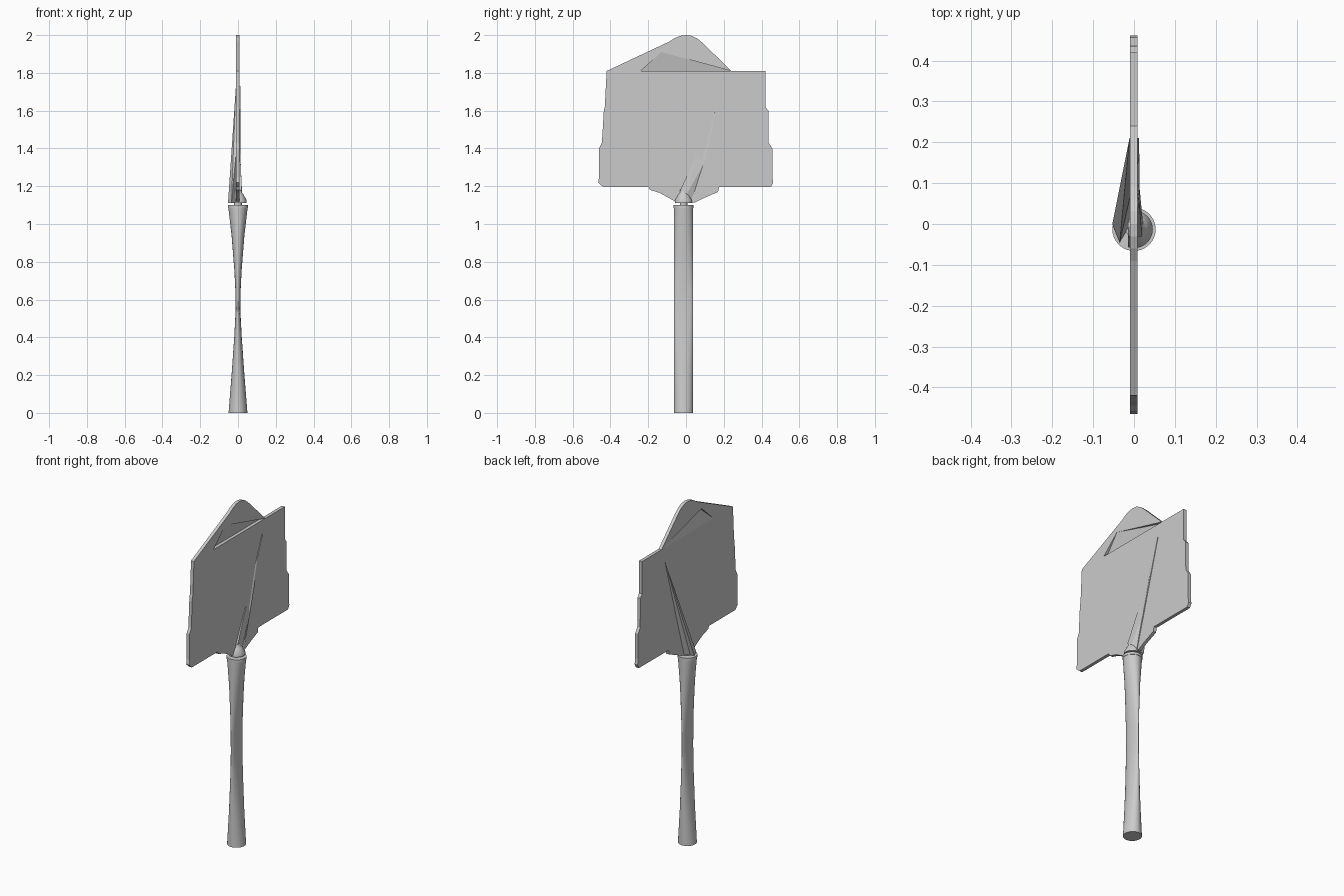
import bpy, bmesh, math

cube = bpy.data.objects.get("Cube")
if cube:
    bpy.data.objects.remove(cube, do_unlink=True)

GREY = (0.6, 0.6, 0.6, 1)
mat = bpy.data.materials.new("plain grey")
mat.use_nodes = True
mat.diffuse_color = GREY
mat.node_tree.nodes["Principled BSDF"].inputs["Base Color"].default_value = GREY

X_LOW, X_HIGH = -0.01, 0.009   # the two faces of the flat board
AXIS_Y = -0.013                # centre of the pole


def finish(name, bm, smooth=False):
    bmesh.ops.recalc_face_normals(bm, faces=bm.faces)
    mesh = bpy.data.meshes.new(name)
    bm.to_mesh(mesh)
    bm.free()
    obj = bpy.data.objects.new(name, mesh)
    bpy.context.collection.objects.link(obj)
    mesh.materials.append(mat)
    if smooth:
        bpy.ops.object.select_all(action="DESELECT")
        obj.select_set(True)
        bpy.context.view_layer.objects.active = obj
        bpy.ops.object.shade_smooth_by_angle(angle=math.radians(35))
    return obj


def plate(name, outline):
    """Flat plate from a y-z outline."""
    bm = bmesh.new()
    face = bm.faces.new([bm.verts.new((X_LOW, y, z)) for y, z in outline])
    moved = bmesh.ops.extrude_face_region(bm, geom=[face])["geom"]
    verts = [v for v in moved if isinstance(v, bmesh.types.BMVert)]
    bmesh.ops.translate(bm, vec=(X_HIGH - X_LOW, 0, 0), verts=verts)
    bmesh.ops.triangulate(bm, faces=[f for f in bm.faces if len(f.verts) > 4])
    return finish(name, bm)


def loft(name, sections, sides=32, cut_x=None):
    """Stack of ellipses (z, x radius, y radius), capped at both ends."""
    bm = bmesh.new()
    rings = []
    for z, rx, ry in sections:
        angles = [2 * math.pi * i / sides for i in range(sides)]
        rings.append([bm.verts.new((rx * math.cos(a), AXIS_Y + ry * math.sin(a), z))
                      for a in angles])
    for low, high in zip(rings, rings[1:]):
        for i in range(sides):
            j = (i + 1) % sides
            bm.faces.new((low[i], low[j], high[j], high[i]))
    bm.faces.new(rings[0])
    bm.faces.new(rings[-1])
    if cut_x is not None:
        geom = bm.verts[:] + bm.edges[:] + bm.faces[:]
        bmesh.ops.bisect_plane(bm, geom=geom, plane_co=(cut_x, 0, 0),
                               plane_no=(1, 0, 0), clear_inner=True)
        bmesh.ops.holes_fill(bm, edges=[e for e in bm.edges if e.is_boundary])
    return finish(name, bm, smooth=True)


def shard(name, points):
    """Sharp faceted solid around a few points."""
    bm = bmesh.new()
    verts = [bm.verts.new(p) for p in points]
    hull = bmesh.ops.convex_hull(bm, input=verts)
    inside = [v for v in hull["geom_interior"] if isinstance(v, bmesh.types.BMVert)]
    bmesh.ops.delete(bm, geom=inside, context="VERTS")
    return finish(name, bm)


# Pole pinched flat at the middle, with its rim and core
RADIUS = 0.051
loft("pole", [(0, 0.05, RADIUS), (0.2, 0.034, RADIUS), (0.4, 0.02, RADIUS),
              (0.55, 0.012, RADIUS), (0.65, 0.014, RADIUS), (0.75, 0.019, RADIUS),
              (0.94, 0.034, RADIUS), (1.085, RADIUS, RADIUS)])
loft("pole_rim", [(1.085, 0.053, 0.053), (1.1, 0.053, 0.053)])
loft("pole_core", [(1.1, 0.02, 0.02), (1.115, 0.02, 0.02)])

# Domed collar, cut away where the spike begins
loft("collar", [(1.112, 0.046, 0.046), (1.125, 0.046, 0.046), (1.155, 0.03, 0.03),
                (1.165, 0.022, 0.022), (1.18, 0.021, 0.021), (1.19, 0.012, 0.012)],
     cut_x=-0.015)

# Board with stepped sides and a tapering lower tab
plate("board", [
    (-0.42, 1.81), (-0.43, 1.62), (-0.435, 1.6), (-0.445, 1.43), (-0.46, 1.4),
    (-0.46, 1.25), (-0.465, 1.22), (-0.44, 1.197), (-0.2, 1.197), (-0.19, 1.18),
    (-0.14, 1.165), (-0.05, 1.115), (0.05, 1.115), (0.1, 1.14), (0.17, 1.17),
    (0.175, 1.197), (0.45, 1.197), (0.462, 1.22), (0.457, 1.25), (0.457, 1.4),
    (0.438, 1.43), (0.436, 1.6), (0.42, 1.62), (0.42, 1.81)])

# Rounded cap above the board with a triangular gap
plate("cap", [
    (-0.42, 1.81), (-0.09, 1.965), (-0.06, 1.984), (-0.03, 1.996), (0, 2),
    (0.03, 1.996), (0.06, 1.982), (0.09, 1.957), (0.24, 1.81),
    (-0.13, 1.91), (-0.24, 1.81)])

# Slanted sheet closing the gap
bm = bmesh.new()
bm.faces.new([bm.verts.new(p) for p in
              ((X_HIGH, -0.13, 1.91), (X_LOW, -0.24, 1.81), (X_LOW, 0.24, 1.81))])
finish("cap_sheet", bm)

# Long spike passing through the board, and a short shard beside it
shard("spike", [
    (0.012, 0.21, 1.73), (-0.011, 0.21, 1.73), (-0.053, 0, 1.11),
    (-0.046, 0.025, 1.12), (-0.035, -0.045, 1.11), (0.012, 0.035, 1.11),
    (0.014, 0.095, 1.32), (0.013, 0.165, 1.62)])
shard("short_shard", [
    (0.012, 0.06, 1.375), (0.013, 0.095, 1.32), (0.02, -0.03, 1.18),
    (0, -0.03, 1.18), (0.005, 0.035, 1.12), (0.022, 0, 1.15)])
